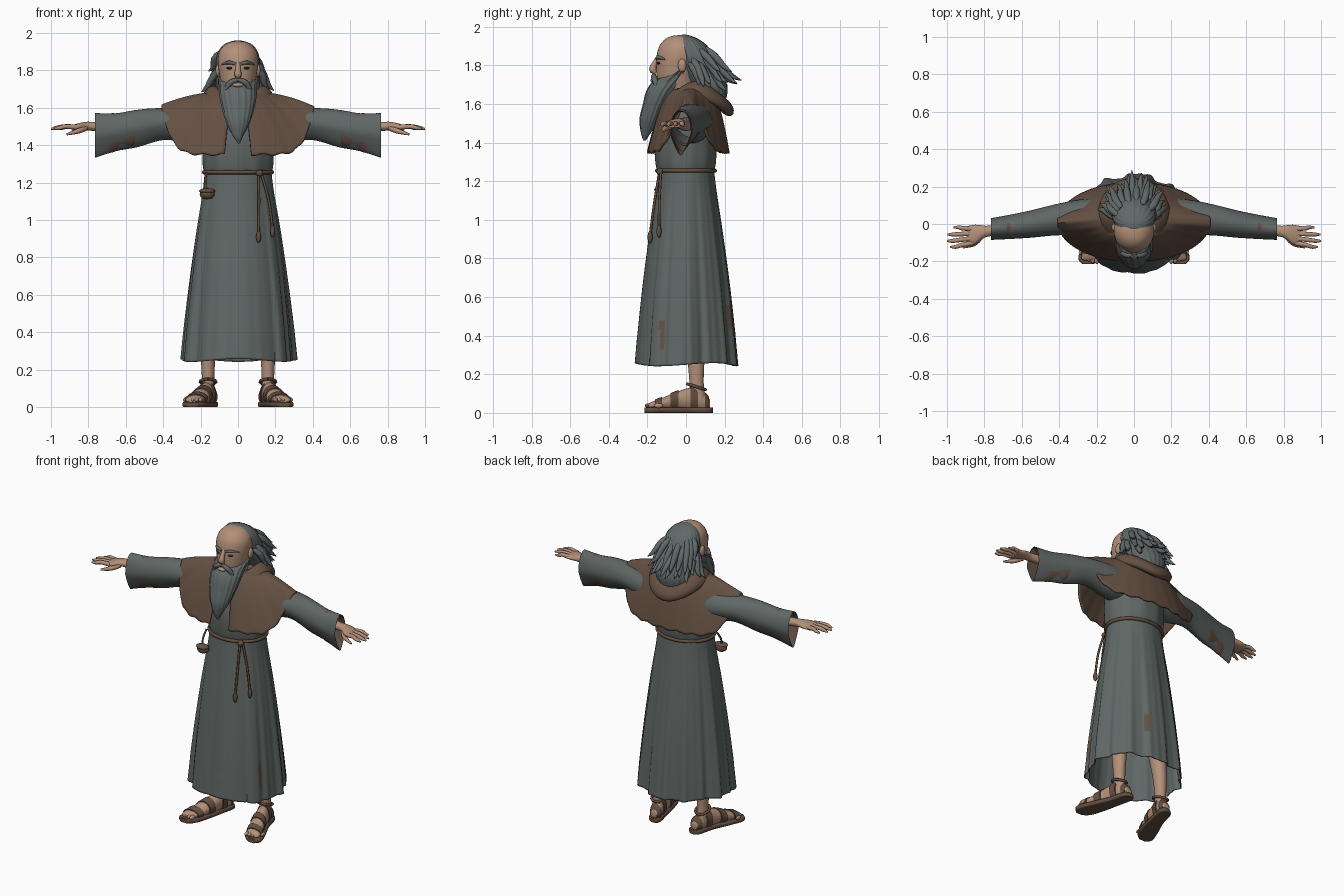
import bpy, bmesh, random
from math import sin, cos, pi, atan2, radians
from mathutils import Vector

random.seed(4)
cube = bpy.data.objects.get("Cube")
if cube:
    bpy.data.objects.remove(cube)


def material(name, *rgb):
    m = bpy.data.materials.new(name)
    m.use_nodes = True
    m.diffuse_color = (*rgb, 1)
    m.node_tree.nodes["Principled BSDF"].inputs["Base Color"].default_value = (*rgb, 1)
    return m


ROBE = material("grey_wool", .115, .135, .13)
HAIR = material("grey_hair", .12, .14, .14)
CAPE = material("brown_cloth", .13, .08, .055)
SKIN = material("skin", .45, .28, .19)
LEATHER = material("leather", .12, .075, .05)
DARK = material("dark_eye", .03, .025, .02)


def finish(name, bm, mat, mirror=False, thick=0):
    bmesh.ops.recalc_face_normals(bm, faces=bm.faces)
    me = bpy.data.meshes.new(name)
    bm.to_mesh(me)
    bm.free()
    me.materials.append(mat)
    for p in me.polygons:
        p.use_smooth = True
    me.set_sharp_from_angle(angle=radians(50))
    ob = bpy.data.objects.new(name, me)
    bpy.context.collection.objects.link(ob)
    if thick:
        ob.modifiers.new("thickness", "SOLIDIFY").thickness = thick
    if mirror:
        ob.modifiers.new("mirror", "MIRROR").use_mirror_merge = False
    return ob


def grid(bm, f, nu, nv, wrap_u=True, wrap_v=False, caps=False):
    """Surface through f(u, v), u and v from 0 to 1."""
    rows = [[bm.verts.new(f(i / (nu if wrap_u else nu - 1), j / (nv if wrap_v else nv - 1)))
             for i in range(nu)] for j in range(nv)]
    for j in range(nv if wrap_v else nv - 1):
        a, b = rows[j], rows[(j + 1) % nv]
        for i in range(nu if wrap_u else nu - 1):
            k = (i + 1) % nu
            bm.faces.new((a[i], a[k], b[k], b[i]))
    if caps:
        bm.faces.new(rows[0])
        bm.faces.new(rows[-1])


def sample(rows, t):
    """Smooth interpolation through the rows."""
    x = t * (len(rows) - 1)
    i = min(int(x), len(rows) - 2)
    x -= i
    get = lambda k: rows[max(0, min(k, len(rows) - 1))]
    return [b + .5 * x * (c - a + x * (2 * a - 5 * b + 4 * c - d + x * (3 * (b - c) + d - a)))
            for a, b, c, d in zip(get(i - 1), get(i), get(i + 1), get(i + 2))]


def loft(name, rows, mat, axis="z", seg=32, steps=24, mod=None, caps=True, **kw):
    """Rows: position on axis, two centre coordinates, two radii."""
    def f(u, v):
        s, c1, c2, r1, r2 = sample(rows, v)
        a = 2 * pi * u
        p, q = r1 * cos(a), r2 * sin(a)
        if mod:
            p, q = mod(p, q, a, v)
        p, q = p + c1, q + c2
        return Vector({"z": (p, q, s), "x": (s, p, q), "y": (p, s, q)}[axis])
    bm = bmesh.new()
    grid(bm, f, seg, steps, caps=caps)
    return finish(name, bm, mat, **kw)


def ball(name, c, r, mat, **kw):
    bm = bmesh.new()
    bmesh.ops.create_uvsphere(bm, u_segments=16, v_segments=10, radius=1)
    for v in bm.verts:
        v.co = Vector(c) + v.co * Vector(r)
    return finish(name, bm, mat, **kw)


def tubes(name, paths, mat, **kw):
    """Tapered tubes; path points are x, y, z, radius."""
    bm = bmesh.new()
    for path in paths:
        def f(u, v):
            x, y, z, r = sample(path, v)
            lo, hi = sample(path, max(0, v - .04)), sample(path, min(1, v + .04))
            d = (Vector(hi[:3]) - Vector(lo[:3])).normalized()
            side = d.cross(Vector((.31, .2, .93) if abs(d.z) < .8 else (0, 1, 0))).normalized()
            return Vector((x, y, z)) + r * (side * cos(2 * pi * u) + d.cross(side) * sin(2 * pi * u))
        grid(bm, f, 8, 12, caps=True)
    return finish(name, bm, mat, **kw)


# Robe skirt with folds, strongest at the hem and weak at the front panel
def folds(p, q, a, v):
    calm = .3 if sin(a) < -.75 else 1
    k = 1 + (1 - v) * calm * (.035 * sin(9 * a + 1) + .025 * sin(16 * a) + .012 * sin(31 * a))
    return p * k, q * k


skirt = loft("robe_skirt", [(.25, 0, 0, .3, .265), (.45, 0, 0, .283, .247), (.7, 0, 0, .255, .22),
                            (.95, 0, 0, .222, .187), (1.15, 0, 0, .19, .158), (1.26, 0, 0, .178, .145)],
             ROBE, seg=160, steps=50, mod=folds, caps=False, thick=.006)
skirt.data.materials.append(CAPE)
for v in skirt.data.vertices:
    if v.co.z < .4:
        v.co.z += .008 * sin(3 * atan2(v.co.y, v.co.x))
for p in skirt.data.polygons:
    a = atan2(p.center.y, p.center.x)
    if abs(a + .46) < .05 and .32 < p.center.z < .47 or abs(a - 1.2) < .06 and .42 < p.center.z < .56:
        p.material_index = 1

loft("robe_torso", [(1.24, 0, 0, .177, .143), (1.3, 0, 0, .188, .157), (1.42, 0, 0, .19, .16),
                    (1.52, 0, .01, .19, .14), (1.62, 0, .02, .15, .1), (1.68, 0, .02, .08, .07)], ROBE,
     mod=lambda p, q, a, v: (p * (1 + .012 * sin(11 * a)), q * (1 + .012 * sin(11 * a))), seg=64)


# Sleeves hang to a narrow lower edge at the cuff
def droop(p, q, a, v):
    return p * (1 - .55 * v * max(0, -sin(a))), q + .004 * sin(14 * v) * sin(a)


sleeve = [(.12, .03, 1.5, .1, .1), (.25, .035, 1.505, .1, .1), (.4, .025, 1.513, .085, .088),
          (.55, 0, 1.487, .073, .097), (.66, -.015, 1.468, .065, .106), (.765, -.027, 1.452, .058, .115)]
loft("sleeves", sleeve, ROBE, "x", mod=droop, caps=False, mirror=True)
loft("sleeve_linings", [(x, y, z, a - .006, b - .006) for x, y, z, a, b in sleeve[3:]], CAPE, "x",
     mod=droop, caps=False, mirror=True)

# Hands
loft("forearms_and_palms", [(.55, 0, 1.495, .038, .036), (.76, -.035, 1.5, .029, .025),
                            (.81, -.043, 1.502, .036, .023), (.85, -.056, 1.498, .052, .02),
                            (.89, -.064, 1.492, .053, .014)], SKIN, "x", mirror=True)
tubes("fingers", [[(.865, y0, 1.496, .014), (.92, (y0 + y1) / 2, 1.5, .0125), (x - .03, y1, 1.493, .011),
                   (x, y1, 1.487, .005)]
                  for y0, y1, x in ((-.102, -.122, .982), (-.077, -.09, 1), (-.051, -.056, .996), (-.026, -.018, .965))]
      + [[(.815, -.065, 1.492, .016), (.855, -.105, 1.475, .014), (.915, -.125, 1.458, .006)]], SKIN, mirror=True)


# Shoulder cape, open at the front, raised over the arms
def cape(u, v):
    a = .175 + u * (2 * pi - .35)
    s, c, k = sin(a), cos(a), v ** .55
    hem = 1.35 + .262 * abs(s) ** 8 + .006 * sin(23 * a)
    top = Vector((.1 * s, .03 - .09 * c, 1.685))
    low = Vector((.41 * s, .01 - .215 * c, hem))
    return Vector((*top.lerp(low, k).xy, top.z + (hem - top.z) * v))


bm = bmesh.new()
grid(bm, cape, 96, 24, wrap_u=False)
finish("shoulder_cape", bm, CAPE, thick=.012)


# Lowered hood rolled round the neck
def hood(u, v):
    a, b = 2 * pi * u, 2 * pi * v
    back = max(0, -cos(a))
    r = .038 * cos(b) + .02 * sin(b) * -1
    return Vector(((.15 + r) * sin(a), .05 - (.13 + r) * cos(a) + .025 * back,
                   1.67 - .07 * cos(a) ** 2 - .015 * back + .048 * sin(b)))


bm = bmesh.new()
grid(bm, hood, 48, 16, wrap_v=True)
finish("lowered_hood", bm, CAPE)

# Head and face
loft("head", [(1.6, 0, .01, .06, .06), (1.66, 0, -.035, .075, .085), (1.72, 0, -.048, .09, .1),
              (1.78, 0, -.048, .1, .105), (1.85, 0, -.037, .108, .115), (1.9, 0, -.032, .1, .106),
              (1.935, 0, -.03, .073, .08), (1.952, 0, -.03, .04, .045), (1.957, 0, -.03, .005, .005)],
     SKIN, steps=40)
tubes("nose", [[(0, -.14, 1.845, .012), (0, -.162, 1.81, .014), (0, -.172, 1.778, .019), (0, -.155, 1.762, .012)]], SKIN)
ball("lip", (0, -.168, 1.722), (.03, .016, .012), SKIN)
ball("ears", (.106, -.02, 1.8), (.014, .022, .034), SKIN, mirror=True)
ball("eyes", (.042, -.139, 1.812), (.019, .012, .007), DARK, mirror=True)
tubes("eyebrows", [[(.015, -.15, 1.835, .008), (.05, -.143, 1.842, .01), (.085, -.108, 1.832, .004)]], HAIR, mirror=True)


# Beard, moustache and hair
def ridges(n, depth):
    return lambda p, q, a, v: (p * (1 + depth * sin(n * a + 5 * v)), q * (1 + depth * sin(n * a + 5 * v)))


loft("beard", [(1.41, .005, -.215, .006, .006), (1.45, 0, -.208, .028, .025), (1.52, 0, -.187, .062, .053),
               (1.6, 0, -.158, .086, .064), (1.67, 0, -.122, .098, .08), (1.72, 0, -.08, .1, .085),
               (1.77, 0, -.03, .104, .045)], HAIR, seg=80, steps=30, mod=ridges(17, .03))
tubes("moustache", [[(0, -.165, 1.75, .01), (.035, -.167, 1.738, .015), (.06, -.155, 1.705, .014),
                     (.07, -.155, 1.64, .003)]], HAIR, mirror=True)
loft("hair", [(1.6, 0, .16, .07, .04), (1.68, 0, .13, .115, .085), (1.76, 0, .085, .116, .1),
              (1.84, 0, .05, .117, .098), (1.9, 0, .025, .103, .085), (1.937, 0, .008, .075, .055),
              (1.955, 0, -.005, .035, .025), (1.96, 0, -.01, .005, .005)],
     HAIR, seg=80, steps=32, mod=ridges(19, .025))
locks = []
for i in range(26):
    a = pi * (i + .5) / 26 + random.uniform(-.05, .05)
    z = random.uniform(1.8, 1.9)
    out, drop = random.uniform(.9, 1.2), random.uniform(.1, .16)
    locks.append([(.09 * cos(a), .02 + .09 * sin(a), z, .016),
                  (.128 * cos(a), .04 + .12 * sin(a), z - .3 * drop, .02),
                  (.14 * cos(a) * out, .06 + .15 * sin(a) * out, z - .8 * drop, .014),
                  (.165 * cos(a) * out, .06 + .19 * sin(a) * out, z - drop, .002)])
tubes("hair_locks", locks, HAIR)

# Rope belt, hanging ends and pouch
bm = bmesh.new()
grid(bm, lambda u, v: Vector(((.182 + .011 * cos(2 * pi * v)) * cos(2 * pi * u),
                              (.15 + .011 * cos(2 * pi * v)) * sin(2 * pi * u),
                              1.255 + .011 * sin(2 * pi * v))), 64, 8, wrap_v=True)
finish("rope_belt", bm, LEATHER)
ball("belt_knot", (.115, -.135, 1.25), (.02, .018, .018), LEATHER)
tubes("rope_ends", [[(.11, -.137, 1.25, .007), (.112, -.162, 1.1, .007), (.11, -.185, .93, .007)],
                    [(.125, -.13, 1.25, .007), (.165, -.138, 1.1, .007), (.185, -.14, .95, .007)],
                    [(-.17, -.085, 1.25, .006), (-.175, -.115, 1.2, .006), (-.17, -.13, 1.15, .006)]], LEATHER)
for n, c in (("long_tassel", (.11, -.186, .91)), ("short_tassel", (.185, -.14, .94))):
    ball(n, c, (.013, .013, .032), LEATHER)
ball("pouch", (-.165, -.13, 1.138), (.04, .03, .028), LEATHER)
ball("pouch_flap", (-.165, -.135, 1.155), (.043, .03, .015), CAPE)

# Legs, feet and sandals
loft("legs", [(.07, .16, .06, .036, .045), (.15, .16, .055, .033, .037), (.3, .157, .05, .041, .046),
              (.6, .13, .03, .06, .07)], SKIN, mirror=True)
foot = [(.125, .148, .045, .02, .02), (.1, .15, .055, .035, .045), (.04, .165, .07, .04, .062),
        (-.04, .185, .062, .045, .05), (-.12, .215, .047, .05, .032), (-.18, .236, .038, .045, .018),
        (-.195, .24, .035, .025, .01)]
loft("feet", foot, SKIN, "y", mirror=True)
for i in range(5):
    ball("toe_%d" % (i + 1), (.2 + .021 * i, -.19 + .006 * i * i * .5, .038), (.013 - .001 * i, .024, .012), SKIN, mirror=True)
loft("sandal_soles", [(.14, .145, .014, .015, .02), (.115, .148, .014, .042, .03), (.02, .17, .014, .046, .03),
                      (-.1, .21, .014, .06, .03), (-.18, .238, .014, .06, .03), (-.215, .246, .014, .03, .02)],
     LEATHER, "y", mod=lambda p, q, a, v: (p, max(-.014, min(.014, q))), mirror=True)
for name, t0, t1 in (("heel_straps", .06, .17), ("ankle_straps", .28, .37), ("instep_straps", .5, .58), ("toe_straps", .68, .77)):
    band = [sample(foot, t0 + (t1 - t0) * k / 3) for k in range(4)]
    loft(name, [(y, x, z, a + .006, b + .006) for y, x, z, a, b in band], LEATHER, "y", steps=6, mirror=True)
tubes("ankle_ties", [[(.16 + .043 * sin(pi * k / 4), .055 - .048 * cos(pi * k / 4), .135 + .015 * cos(pi * k / 4), .008)
                      for k in range(9)]], LEATHER, mirror=True)
